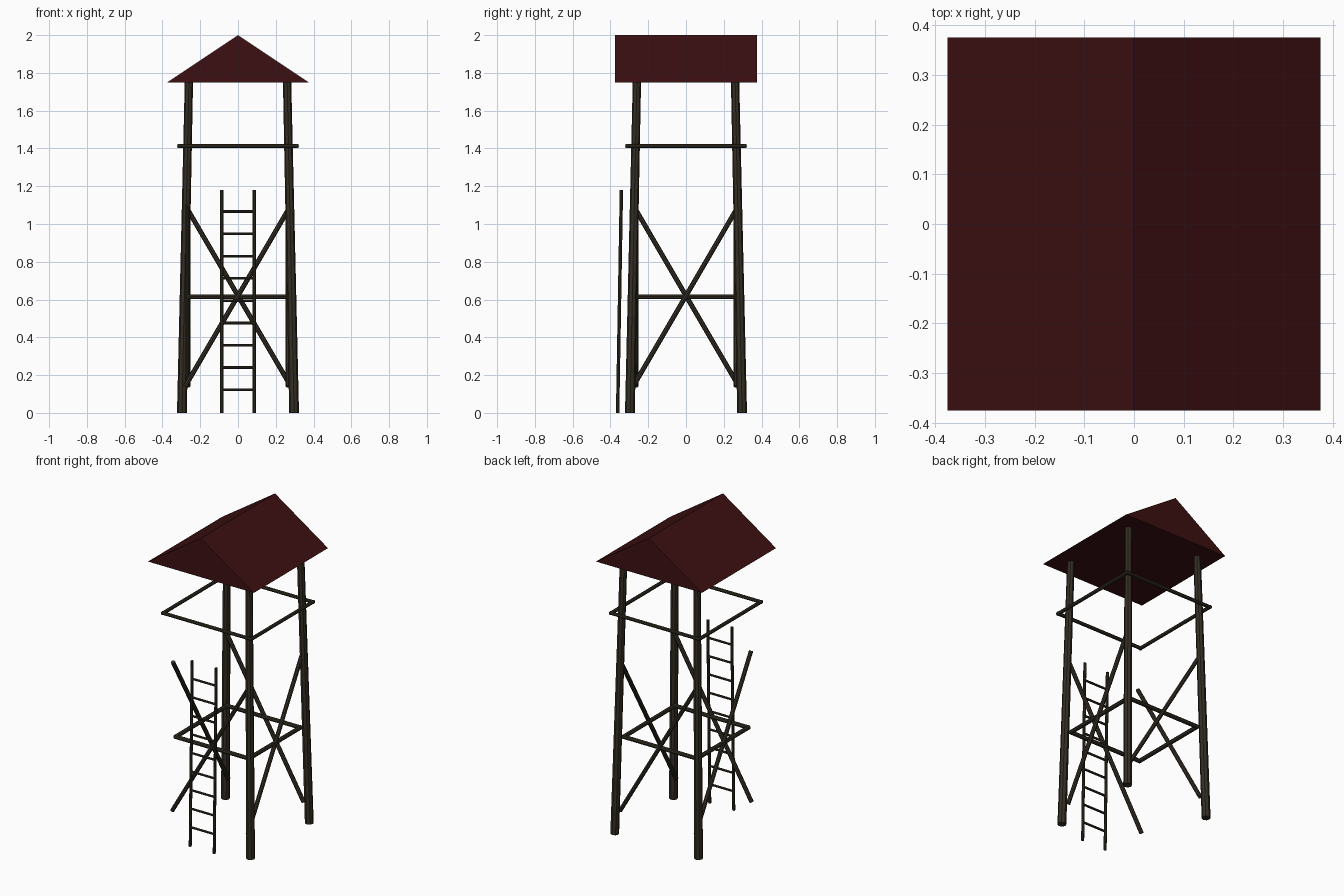
import bpy
import bmesh
from mathutils import Vector, Matrix

old = bpy.data.objects.get("Cube")
if old:
    bpy.data.objects.remove(old, do_unlink=True)


def material(name, rgb):
    mat = bpy.data.materials.new(name)
    mat.use_nodes = True
    mat.diffuse_color = (*rgb, 1)
    mat.node_tree.nodes["Principled BSDF"].inputs["Base Color"].default_value = (*rgb, 1)
    return mat


WOOD = material("dark_wood", (0.036, 0.029, 0.018))
ROOF = material("dark_red_roof", (0.045, 0.005, 0.006))


def finish(bm, name, mat):
    mesh = bpy.data.meshes.new(name)
    bm.to_mesh(mesh)
    bm.free()
    mesh.materials.append(mat)
    obj = bpy.data.objects.new(name, mesh)
    bpy.context.collection.objects.link(obj)
    return obj


def pole(name, start, end, r1, r2=None, sides=8):
    """Round timber running from start to end."""
    start, end = Vector(start), Vector(end)
    axis = end - start
    turn = axis.to_track_quat("Z", "Y").to_matrix().to_4x4()
    bm = bmesh.new()
    bmesh.ops.create_cone(bm, cap_ends=True, segments=sides, radius1=r1,
                          radius2=r2 or r1, depth=axis.length,
                          matrix=Matrix.Translation((start + end) / 2) @ turn)
    return finish(bm, name, WOOD)


# Three leaning legs; the front corner at -x stands open
for name, sx, sy in (("front_left_leg", 1, -1), ("back_left_leg", 1, 1),
                     ("back_right_leg", -1, 1)):
    pole(name, (sx * 0.297, sy * 0.297, 0), (sx * 0.26, sy * 0.26, 1.75), 0.026, 0.022)

# Each side has a beam, a railing and one diagonal brace
for i, side in enumerate(("front", "left", "back", "right")):
    spin = Matrix.Rotation(i * 1.5707963, 3, "Z")
    for part, a, b, r in (
            ("beam", (-0.265, -0.26, 0.615), (0.265, -0.26, 0.615), 0.013),
            ("railing", (-0.32, -0.312, 1.413), (0.32, -0.312, 1.413), 0.011),
            ("brace", (-0.28, -0.265, 0.14), (0.28, -0.265, 1.1), 0.013)):
        pole(f"{side}_{part}", spin @ Vector(a), spin @ Vector(b), r)

# Ladder leaning slightly towards the tower
foot, top, half = Vector((0, -0.362, 0)), Vector((0, -0.342, 1.18)), Vector((0.085, 0, 0))
for side, s in (("left", 1), ("right", -1)):
    pole(f"ladder_{side}_rail", foot + half * s, top + half * s, 0.009)
for n in range(9):
    mid = foot.lerp(top, (0.122 + n * 0.118) / 1.18)
    pole(f"ladder_rung_{n + 1}", mid - half, mid + half, 0.007)

# Gable roof with the ridge running front to back
bm = bmesh.new()
w = 0.375
gable = [bm.verts.new(p) for p in ((-w, -w, 1.75), (w, -w, 1.75), (0, -w, 2))]
face = bm.faces.new(gable)
moved = bmesh.ops.extrude_face_region(bm, geom=[face], use_keep_orig=True)["geom"]
bmesh.ops.translate(bm, vec=(0, 2 * w, 0),
                    verts=[g for g in moved if isinstance(g, bmesh.types.BMVert)])
bmesh.ops.recalc_face_normals(bm, faces=bm.faces)
finish(bm, "roof", ROOF)
